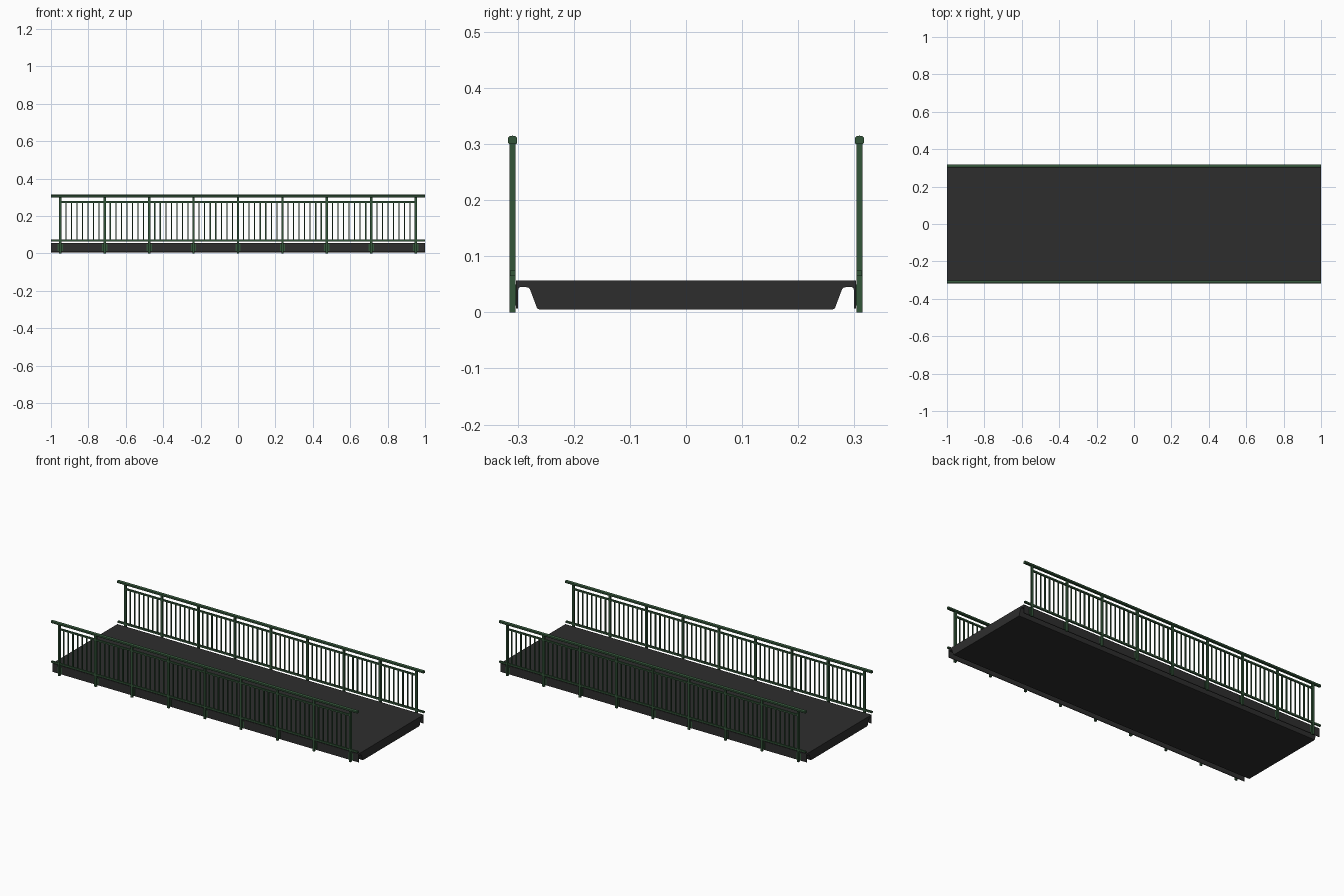
import bpy, bmesh
from mathutils import Vector

if "Cube" in bpy.data.objects:
    bpy.data.objects.remove(bpy.data.objects["Cube"])


def material(name, rgb):
    m = bpy.data.materials.new(name)
    m.diffuse_color = (*rgb, 1)
    m.use_nodes = True
    m.node_tree.nodes["Principled BSDF"].inputs["Base Color"].default_value = m.diffuse_color
    return m


DARK = material("dark_asphalt", (0.027, 0.027, 0.027))
GREEN = material("green_paint", (0.034, 0.092, 0.042))


def finish(name, bm, mat):
    bmesh.ops.recalc_face_normals(bm, faces=bm.faces)
    me = bpy.data.meshes.new(name)
    bm.to_mesh(me)
    bm.free()
    me.materials.append(mat)
    ob = bpy.data.objects.new(name, me)
    bpy.context.collection.objects.link(ob)
    return ob


def extrude_x(name, profile, x0, x1, mat):
    """Closed (y, z) profile swept along x."""
    bm = bmesh.new()
    f = bm.faces.new([bm.verts.new((x0, y, z)) for y, z in profile])
    new = bmesh.ops.extrude_face_region(bm, geom=[f])["geom"]
    bmesh.ops.translate(bm, vec=(x1 - x0, 0, 0),
                        verts=[v for v in new if isinstance(v, bmesh.types.BMVert)])
    return finish(name, bm, mat)


def add_box(bm, x, y, z):
    """Box from three (low, high) ranges."""
    verts = bmesh.ops.create_cube(bm, size=1)["verts"]
    for v in verts:
        v.co = Vector([(r[0] + r[1]) / 2 + c * (r[1] - r[0])
                       for c, r in zip(v.co, (x, y, z))])


def box(name, x, y, z, mat):
    bm = bmesh.new()
    add_box(bm, x, y, z)
    return finish(name, bm, mat)


# Deck: tray section with side flanges and thin hanging lips
half = [(0.303, 0.057), (0.303, 0.007), (0.299, 0.007), (0.299, 0.041),
        (0.298, 0.044), (0.295, 0.045), (0.285, 0.045), (0.281, 0.044),
        (0.278, 0.041), (0.266, 0.009), (0.264, 0.006), (0.260, 0.005)]
extrude_x("deck", half + [(-y, z) for y, z in reversed(half)], -1, 1, DARK)

POST_X = [-0.95 + i * 0.2375 for i in range(9)]
BALUSTERS = 7

for side, s in (("front", -1), ("back", 1)):
    yc = s * 0.309

    def span(w):
        return (yc - w / 2, yc + w / 2)

    # Handrail with rounded top
    cap = [(-0.008, 0.302), (-0.006, 0.300), (0.006, 0.300), (0.008, 0.302),
           (0.008, 0.311), (0.005, 0.314), (0.0, 0.315), (-0.005, 0.314), (-0.008, 0.311)]
    extrude_x(side + "_handrail", [(yc + y, z) for y, z in cap], -1, 1, GREEN)

    # Upper and lower rails holding the balusters
    box(side + "_upper_rail", (-0.95, 0.95), span(0.009), (0.271, 0.280), GREEN)
    box(side + "_lower_rail", (-1, 1), span(0.010), (0.065, 0.075), GREEN)

    # Posts and their mounting plates
    posts, plates = bmesh.new(), bmesh.new()
    for x in POST_X:
        add_box(posts, (x - 0.006, x + 0.006), span(0.011), (0, 0.302))
        add_box(plates, (x - 0.014, x + 0.014),
                tuple(sorted((s * 0.302, s * 0.305))), (0.012, 0.050))
    finish(side + "_posts", posts, GREEN)
    finish(side + "_mounting_plates", plates, GREEN)

    # Balusters
    bars = bmesh.new()
    for a, b in zip(POST_X, POST_X[1:]):
        for i in range(1, BALUSTERS + 1):
            x = a + (b - a) * i / (BALUSTERS + 1)
            add_box(bars, (x - 0.003, x + 0.003), span(0.006), (0.072, 0.274))
    finish(side + "_balusters", bars, GREEN)
